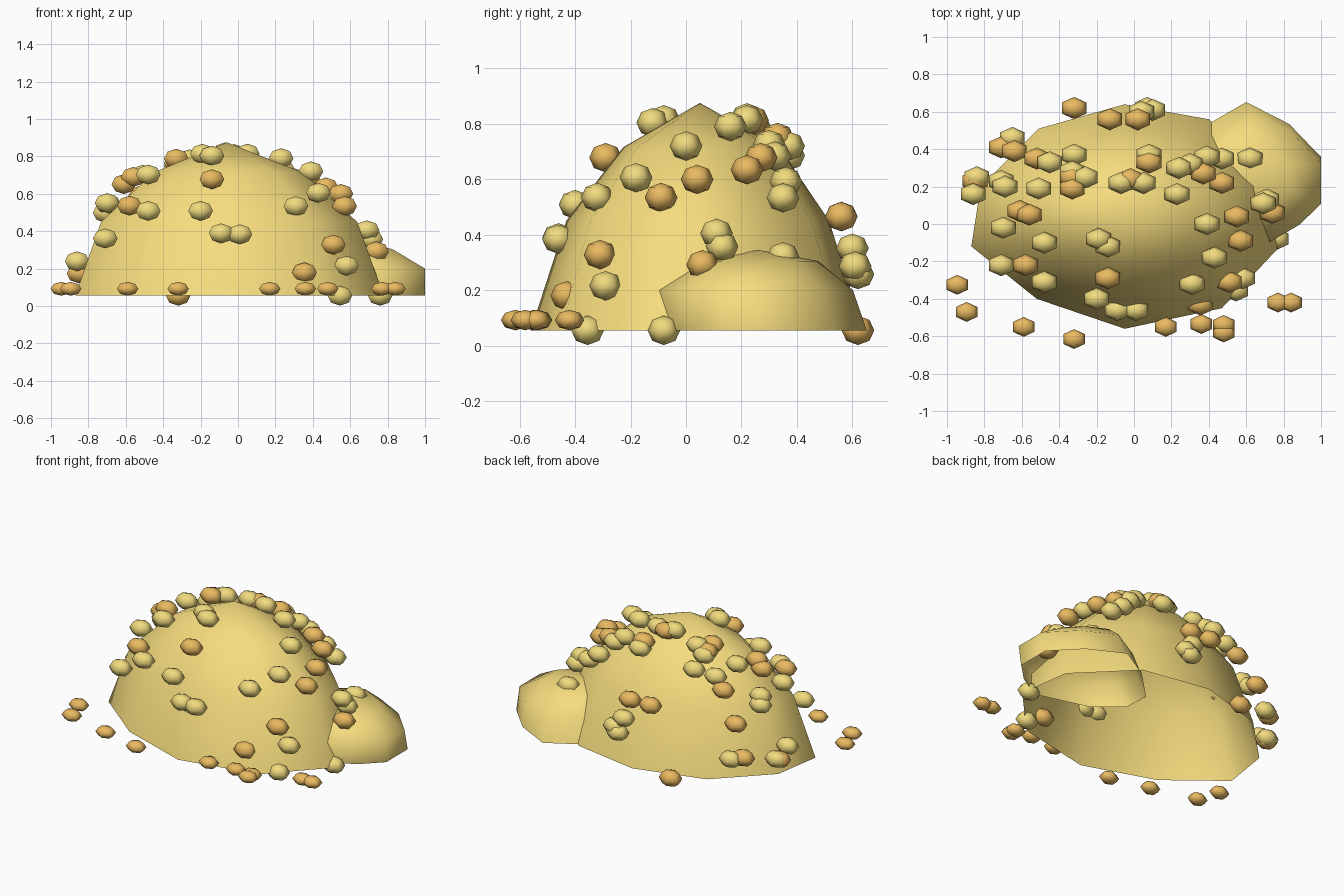
import bpy, bmesh
from math import sqrt

if "Cube" in bpy.data.objects:
    bpy.data.objects.remove(bpy.data.objects["Cube"])

BASE = 0.055


def material(name, rgb):
    m = bpy.data.materials.new(name)
    m.diffuse_color = (*rgb, 1)
    m.use_nodes = True
    m.node_tree.nodes["Principled BSDF"].inputs["Base Color"].default_value = m.diffuse_color
    return m


HEAP = material("heap_gold", (0.92, 0.72, 0.21))
YELLOW = material("yellow_grain", (0.88, 0.71, 0.21))
ORANGE = material("orange_grain", (0.82, 0.49, 0.12))


def finish(bm, name, mat):
    for f in bm.faces:
        f.smooth = True
    me = bpy.data.meshes.new(name)
    bm.to_mesh(me)
    bm.free()
    me.materials.append(mat)
    return me


def place(name, me, loc=(0, 0, 0)):
    ob = bpy.data.objects.new(name, me)
    ob.location = loc
    bpy.context.collection.objects.link(ob)
    return ob


def dome(name, outline, centre, rings, top):
    """Open dome: outline scaled about the centre; ring = (sx, sy, z, dx, dy)."""
    bm = bmesh.new()
    cx, cy = centre
    rows = [[bm.verts.new((cx + (x - cx) * sx + dx, cy + (y - cy) * sy + dy, z))
             for x, y in outline] for sx, sy, z, dx, dy in rings]
    tip = bm.verts.new((cx, cy, top))
    n = len(outline)
    for i in range(n):
        j = (i + 1) % n
        for a, b in zip(rows, rows[1:]):
            bm.faces.new((a[i], a[j], b[j], b[i]))
        bm.faces.new((rows[-1][i], rows[-1][j], tip))
    bmesh.ops.recalc_face_normals(bm, faces=bm.faces)
    place(name, finish(bm, name, HEAP))


# Main heap
dome("large_heap",
     [(-.05, .64), (-.51, .51), (-.82, .20), (-.87, -.12), (-.52, -.40),
      (-.05, -.56), (.47, -.45), (.78, -.12), (.73, .23), (.40, .56)],
     (-.06, .05),
     [(1, 1, BASE, 0, 0), (.83, .79, .45, 0, 0), (.48, .47, .715, 0, .01)], .875)

# Small side heap
dome("small_heap",
     [(.60, .66), (.38, .53), (.18, .33), (.19, .15), (.36, .01),
      (.71, -.09), (.88, .01), (1, .13), (1, .36), (.83, .54)],
     (.60, .26),
     [(1, .98, BASE, 0, 0), (.94, .93, .20, .024, -.03), (.56, .54, .305, 0, 0)],
     .345)


# Grains: squashed low-poly balls
def grain(name, size, mat):
    bm = bmesh.new()
    bmesh.ops.create_uvsphere(bm, u_segments=6, v_segments=4, radius=1)
    bmesh.ops.scale(bm, vec=size, verts=bm.verts)
    return finish(bm, name, mat)


def surface_z(x, y):
    """Height of the heap's guiding ellipsoid."""
    k = 1 - ((x + .058) / .836) ** 2 - ((y - .066) / .58) ** 2
    return BASE + .795 * sqrt(max(k, 0))


yellow_spots = [
    (-.65, .46), (-.32, .37), (-.45, .33), (-.71, .23), (-.69, .20), (-.86, .16),
    (-.84, .25), (-.51, .19), (-.33, .28), (-.26, .25), (-.70, -.02), (-.48, -.10),
    (-.19, -.08), (-.14, -.12), (-.71, -.22), (-.48, -.31), (-.20, -.40),
    (-.09, -.46), (.01, -.46), (.07, .62), (.10, .61), (.04, .60), (.08, .37),
    (-.07, .22), (.05, .22), (.23, .16), (.24, .30), (.30, .32), (.39, .36),
    (.47, .35), (.39, 0), (.43, -.18), (.31, -.32), (.58, -.29),
    (.545, -.355), (.69, .11), (.71, .13), (.76, -.08)]
orange_spots = [
    (-.32, .62), (-.13, .56), (.02, .56), (-.71, .41), (-.64, .39), (-.52, .35),
    (-.33, .19), (-.33, .25), (-.85, .23), (-.61, .07), (-.56, .05), (-.58, -.22),
    (-.14, -.29), (.08, .33), (-.02, .24), (.37, .27), (.47, .22), (.55, .04),
    (.57, -.09), (.51, -.31), (.355, -.43), (.74, .06)]
loose_spots = [
    (-.945, -.325), (-.895, -.47), (-.59, -.55), (-.32, -.615), (.17, -.55),
    (.36, -.535), (.48, -.54), (.48, -.58), (.77, -.42), (.84, -.42)]

BIG = (.076, .059, .053)
for name, spots, mat in (("yellow_grain", yellow_spots, YELLOW),
                         ("orange_grain", orange_spots, ORANGE)):
    me = grain(name, BIG, mat)
    for x, y in spots:
        place(name, me, (x, y, surface_z(x, y)))

# Single grain on top of the small heap
place("side_grain", grain("side_grain", BIG, YELLOW), (.62, .35, .32))

# Loose grains lying around the front
loose = grain("loose_grain", (.066, .053, .037), ORANGE)
for x, y in loose_spots:
    place("loose_grain", loose, (x, y, .092))
